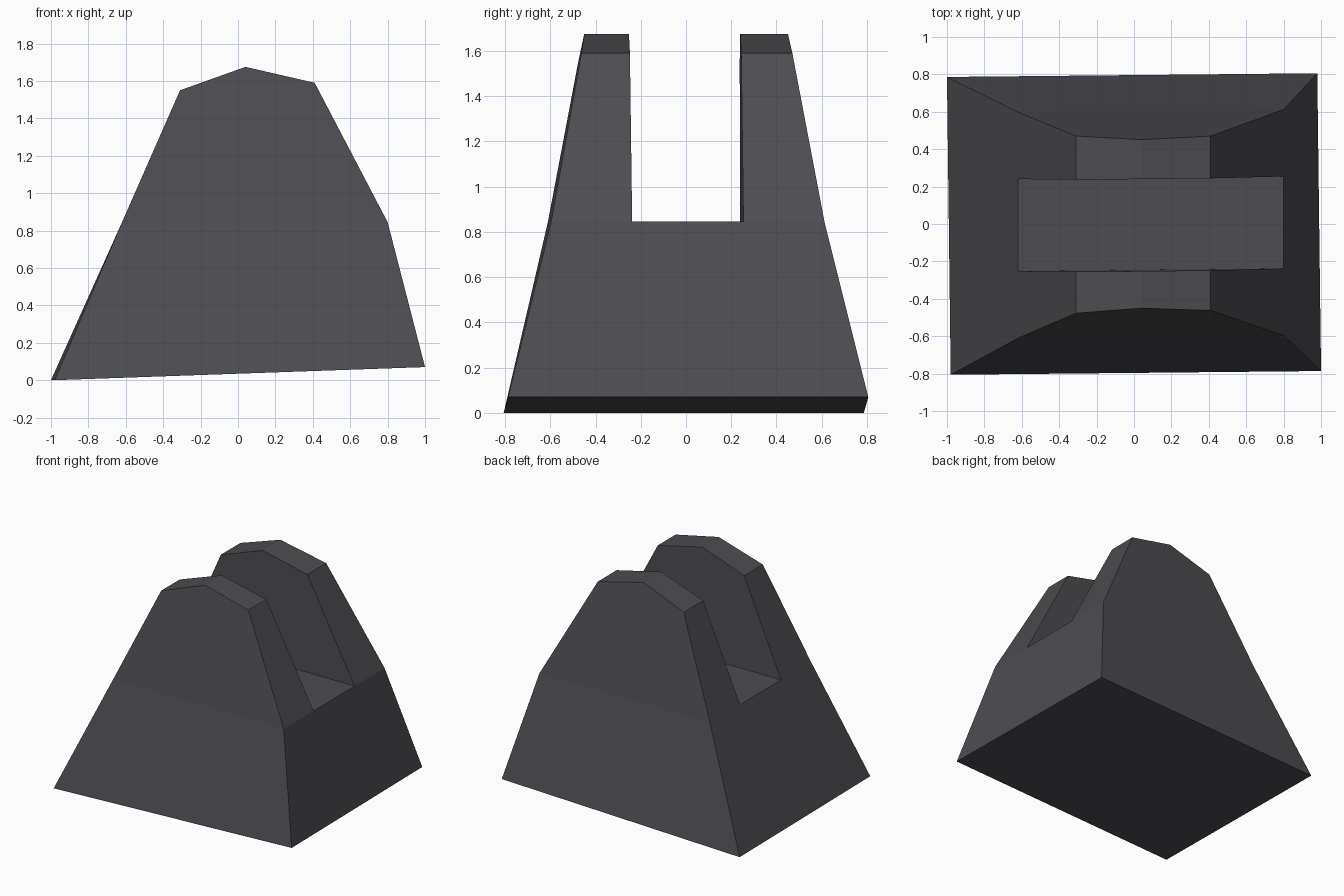
import bpy, bmesh

cube = bpy.data.objects.get("Cube")
if cube:
    bpy.data.objects.remove(cube, do_unlink=True)

SKEW = 0.01                     # slight turn of the whole block
MID = 0.845                     # height of the slot floor
# Cheek outline from left shoulder over the crown to the right shoulder
CHEEK = [(-0.62, MID), (-0.31, 1.55), (0.04, 1.675), (0.41, 1.59), (0.80, MID)]
BASE = [(-0.99, 0.0), (0.99, 0.07)]

mat = bpy.data.materials.new("charcoal grey")
mat.use_nodes = True
color = (0.075, 0.073, 0.082, 1)
mat.diffuse_color = color
mat.node_tree.nodes["Principled BSDF"].inputs["Base Color"].default_value = color

bm = bmesh.new()


def outer_y(z):
    """Half depth of the tapering block at a height."""
    if z > MID:
        return 0.604 - (z - MID) * 0.185
    return 0.796 - z * 0.227


def build_half(side):
    """One cheek with the sloping wall below it; returns base and floor edges."""
    outer = [bm.verts.new((x, side * outer_y(z) + SKEW * x, z)) for x, z in CHEEK]
    inner = [bm.verts.new((x, side * 0.246 + SKEW * x - 0.008 * (z - MID), z))
             for x, z in CHEEK]
    base = [bm.verts.new((x - 0.01 * side, side * 0.796 + SKEW * x, z))
            for x, z in BASE]
    bm.faces.new(outer)
    bm.faces.new(inner)
    for i in range(len(CHEEK) - 1):
        bm.faces.new((outer[i], outer[i + 1], inner[i + 1], inner[i]))
    bm.faces.new((base[0], base[1], outer[-1], outer[0]))
    return base, outer, inner


front_base, front_outer, front_inner = build_half(-1)
back_base, back_outer, back_inner = build_half(1)

# Underside, slot floor and the two end walls
bm.faces.new(front_base + back_base[::-1])
bm.faces.new((front_inner[0], front_inner[-1], back_inner[-1], back_inner[0]))
for end in (0, -1):
    bm.faces.new((front_base[end], front_outer[end], front_inner[end],
                  back_inner[end], back_outer[end], back_base[end]))
bmesh.ops.recalc_face_normals(bm, faces=bm.faces[:])

mesh = bpy.data.meshes.new("slotted_block")
bm.to_mesh(mesh)
bm.free()
mesh.materials.append(mat)
block = bpy.data.objects.new("slotted_block", mesh)
bpy.context.collection.objects.link(block)
